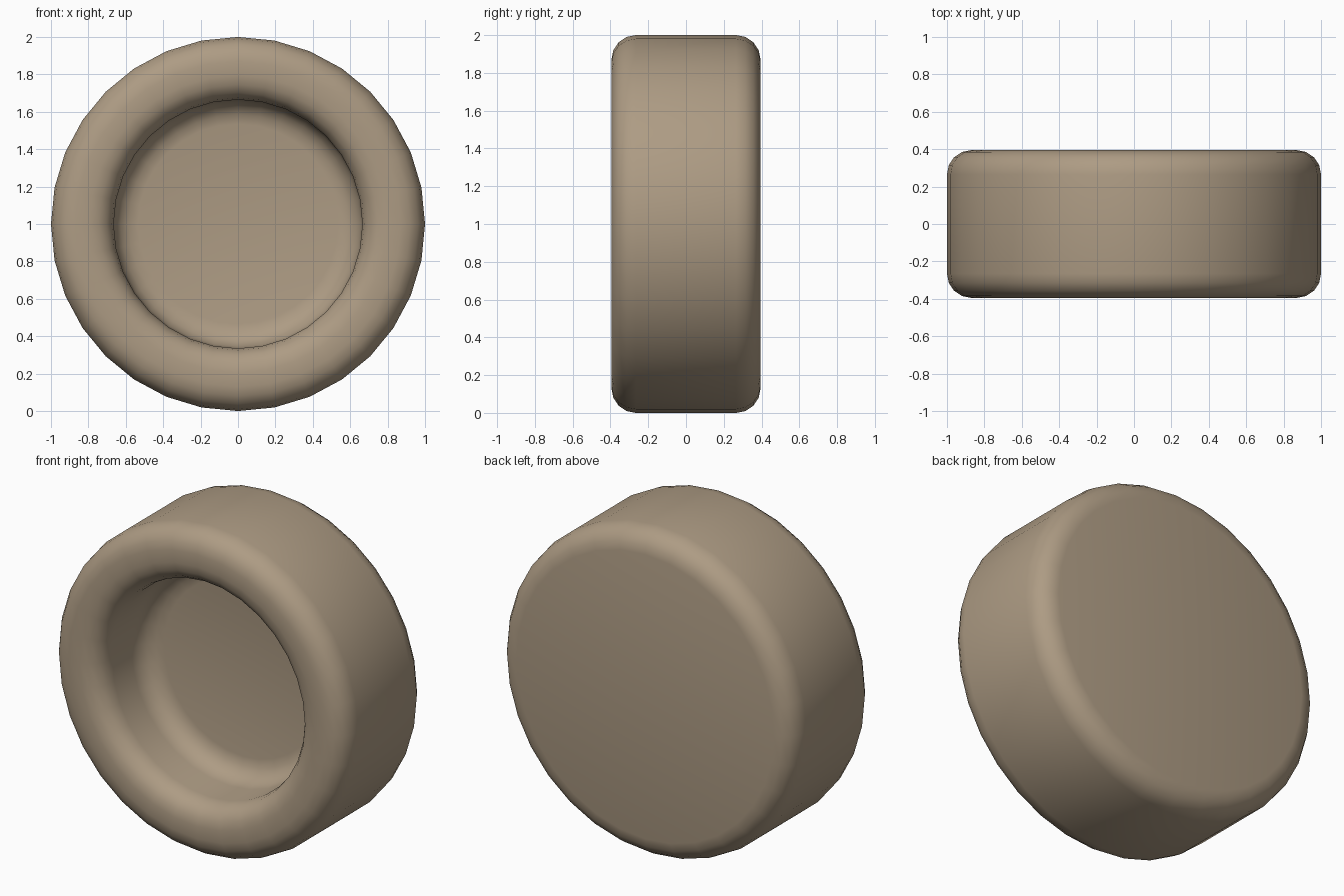
import bpy, bmesh, math

if "Cube" in bpy.data.objects:
    bpy.data.objects.remove(bpy.data.objects["Cube"])

SIDES = 32      # sides around the wheel
HALF = 0.395    # half width along y
R = 0.13        # edge rounding
STEPS = 4       # segments per rounded edge


def arc(r, y, start, end):
    """Rounded corner in (radius, y) around the centre (r, y), angles in degrees."""
    angles = [math.radians(start + (end - start) * i / STEPS) for i in range(STEPS + 1)]
    return [(r + R * math.cos(a), y + R * math.sin(a)) for a in angles]


# Profile from the recess floor, over the front rim, to the back face
HOLE, FLOOR = 0.665, 0.05
profile = (
    arc(HOLE - R, FLOOR - R, 90, 0)             # fillet at the recess floor
    + arc(HOLE + R, -HALF + R, 180, 270)        # inner lip
    + arc(1 - R, -HALF + R, 270, 360)           # outer front edge
    + arc(1 - R, HALF - R, 0, 90)               # outer back edge
)

# Revolve the profile around the y axis
bm = bmesh.new()
rings = []
for r, y in profile:
    ring = []
    for i in range(SIDES):
        a = 2 * math.pi * i / SIDES
        ring.append(bm.verts.new((r * math.sin(a), y, 1 + r * math.cos(a))))
    rings.append(ring)
for lower, upper in zip(rings, rings[1:]):
    for i in range(SIDES):
        j = (i + 1) % SIDES
        bm.faces.new((lower[i], lower[j], upper[j], upper[i]))

# Flat recess floor and flat back face
bm.faces.new(rings[0])
bm.faces.new(rings[-1])
bmesh.ops.recalc_face_normals(bm, faces=bm.faces)
for f in bm.faces:
    f.smooth = True

mesh = bpy.data.meshes.new("wheel")
bm.to_mesh(mesh)
bm.free()
wheel = bpy.data.objects.new("wheel", mesh)
bpy.context.collection.objects.link(wheel)

# Warm tan colour
mat = bpy.data.materials.new("tan")
mat.diffuse_color = (0.42, 0.33, 0.23, 1)
mat.use_nodes = True
mat.node_tree.nodes["Principled BSDF"].inputs["Base Color"].default_value = mat.diffuse_color
mesh.materials.append(mat)
